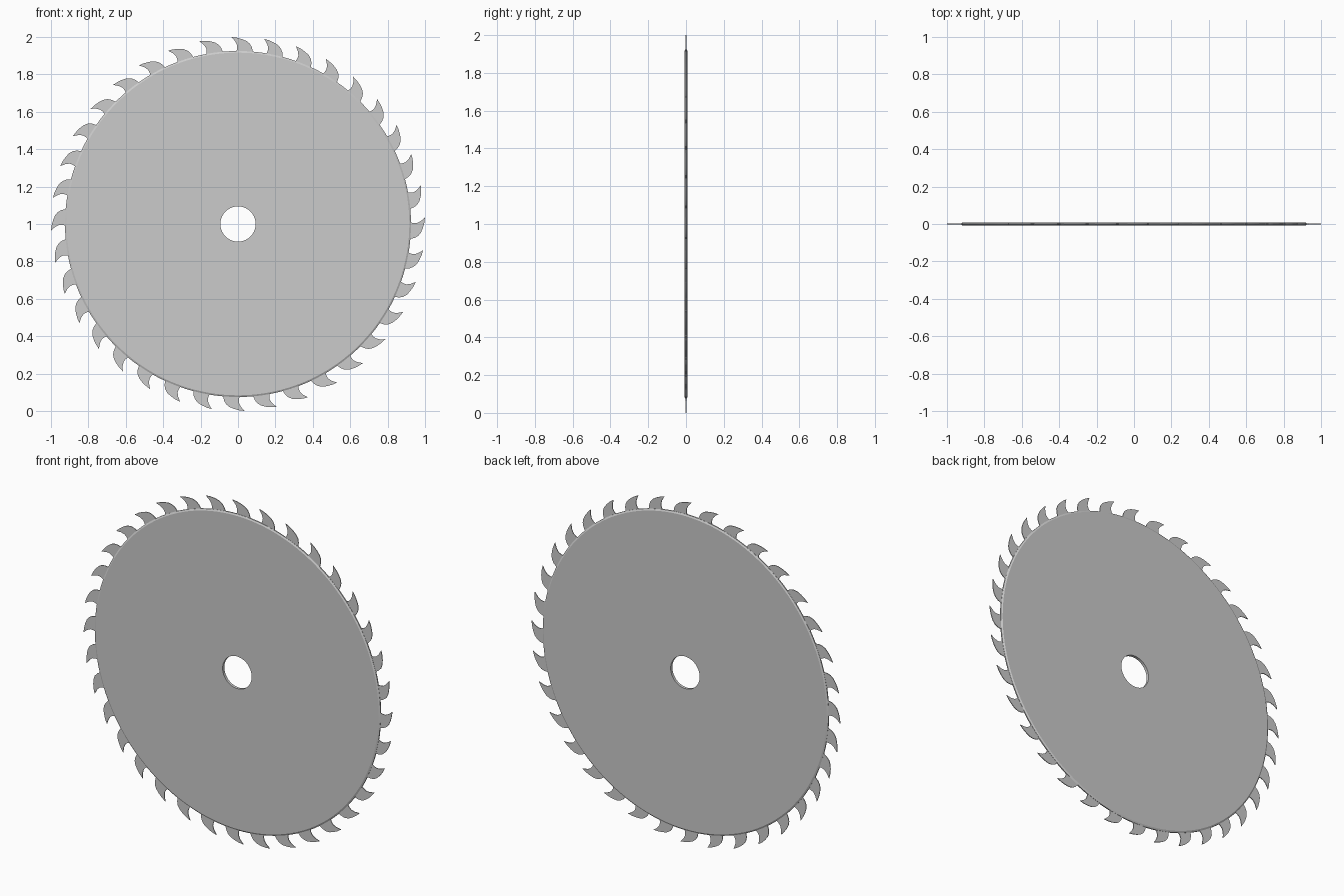
import bpy, bmesh
from math import cos, sin, radians, pi

if "Cube" in bpy.data.objects:
    bpy.data.objects.remove(bpy.data.objects["Cube"])

CENTRE_Z = 1.0
SEGMENTS = 144
TEETH = 36


def polar(r, a, y):
    return (r * cos(a), y, CENTRE_Z + r * sin(a))


def finish(bm, name):
    bmesh.ops.recalc_face_normals(bm, faces=bm.faces)
    mesh = bpy.data.meshes.new(name)
    bm.to_mesh(mesh)
    bm.free()
    obj = bpy.data.objects.new(name, mesh)
    bpy.context.collection.objects.link(obj)
    bpy.ops.object.select_all(action='DESELECT')
    obj.select_set(True)
    bpy.context.view_layer.objects.active = obj
    bpy.ops.object.shade_smooth_by_angle(angle=radians(25))
    return obj


# Blade body: closed (radius, y) section with chamfered rim, revolved round the arbor hole
half = 0.008
section = [(0.094, -half), (0.916, -half), (0.925, -half * 0.4),
           (0.925, half * 0.4), (0.916, half), (0.094, half)]
bm = bmesh.new()
rings = [[bm.verts.new(polar(r, 2 * pi * i / SEGMENTS, y)) for i in range(SEGMENTS)]
         for r, y in section]
for k, ring in enumerate(rings):
    nxt = rings[(k + 1) % len(rings)]
    for i in range(SEGMENTS):
        j = (i + 1) % SEGMENTS
        bm.faces.new((ring[i], ring[j], nxt[j], nxt[i]))
finish(bm, "blade_disc")

# Teeth: hooked profile as (radius, degrees behind the tip), thinner than the body
tooth = [(1.0, 0), (0.996, 1.6), (0.989, 3.2), (0.979, 4.7), (0.965, 5.8),
         (0.947, 6.5), (0.918, 7.1), (0.918, 1.3), (0.935, 1.7),
         (0.955, 1.75), (0.975, 1.2), (0.99, 0.5)]
thin = 0.002
bm = bmesh.new()
for t in range(TEETH):
    tip = 2 + t * 360 / TEETH
    front, back = [[bm.verts.new(polar(r, radians(tip - d), y)) for r, d in tooth]
                   for y in (-thin, thin)]
    bm.faces.new(front)
    bm.faces.new(back[::-1])
    for i in range(len(tooth)):
        j = (i + 1) % len(tooth)
        bm.faces.new((front[j], front[i], back[i], back[j]))
finish(bm, "blade_teeth")
